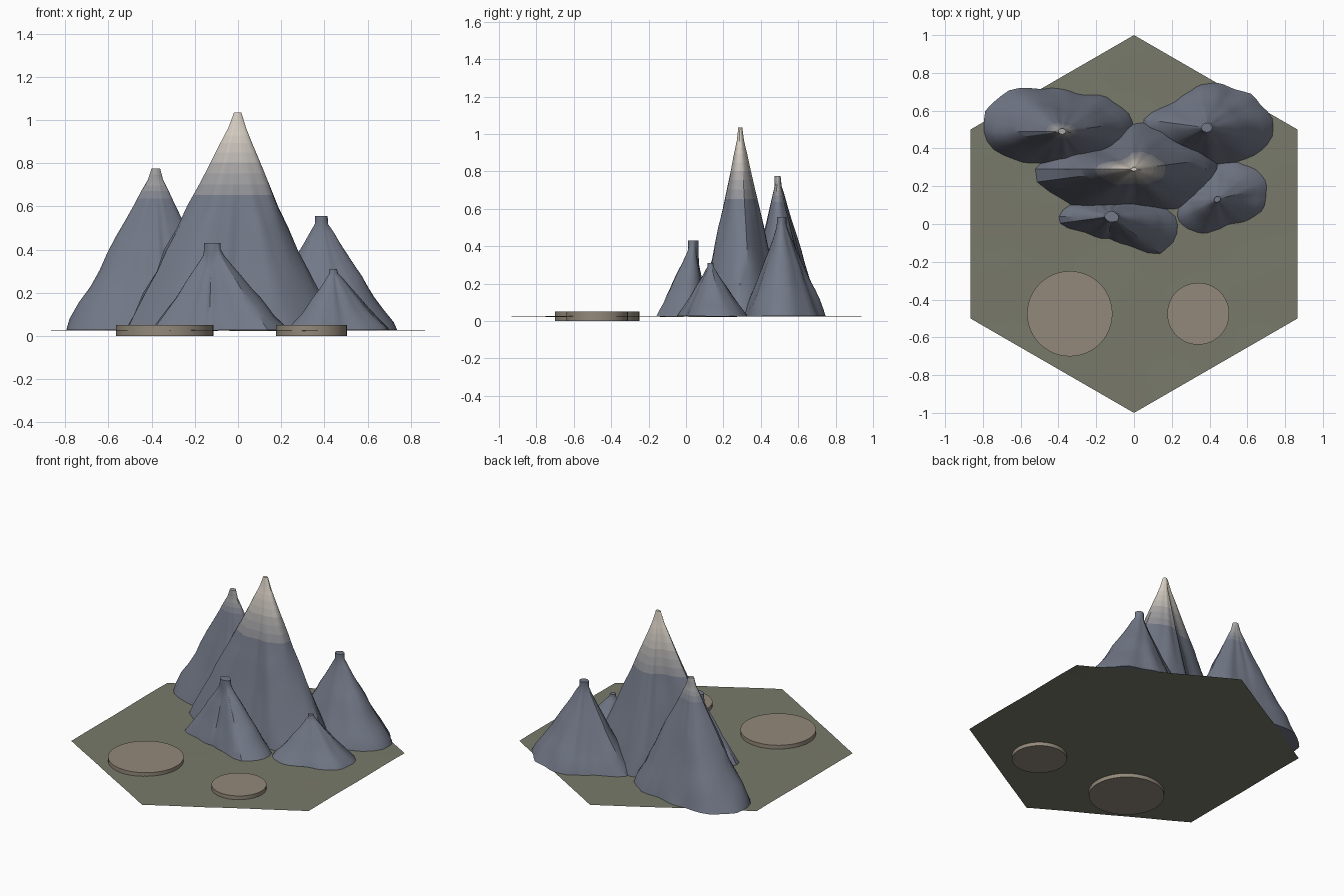
import bpy, bmesh, math
from mathutils import Vector, noise

if "Cube" in bpy.data.objects:
    bpy.data.objects.remove(bpy.data.objects["Cube"])


def material(name, rgb):
    m = bpy.data.materials.new(name)
    m.diffuse_color = (*rgb, 1)
    m.use_nodes = True
    m.node_tree.nodes["Principled BSDF"].inputs["Base Color"].default_value = m.diffuse_color
    return m


def finish(bm, name, mats, angle=None):
    bmesh.ops.recalc_face_normals(bm, faces=bm.faces)
    me = bpy.data.meshes.new(name)
    bm.to_mesh(me)
    bm.free()
    for m in mats:
        me.materials.append(m)
    ob = bpy.data.objects.new(name, me)
    bpy.context.collection.objects.link(ob)
    if angle:
        bpy.ops.object.select_all(action='DESELECT')
        ob.select_set(True)
        bpy.context.view_layer.objects.active = ob
        bpy.ops.object.shade_smooth_by_angle(angle=math.radians(angle))
    return ob


# Rock-to-snow colour bands
ROCK, SNOW = Vector((.17, .19, .245)), Vector((.70, .64, .56))
BANDS = 10
rock_mats = [material(f"rock_band_{i}", ROCK.lerp(SNOW, i / (BANDS - 1)))
             for i in range(BANDS)]
ground_mat = material("ground", (.19, .195, .145))
disc_mat = material("disc", (.29, .25, .195))

BASE = .027
# Slope profile: (height fraction, radius fraction)
PROFILE = [(0, 1), (.07, .94), (.17, .83), (.27, .725), (.37, .62), (.47, .525),
           (.57, .43), (.67, .33), (.77, .235), (.86, .155), (.93, .085), (1, .035)]


def outline(radii, a):
    """Smooth closed curve through radii given every 30 degrees."""
    n = len(radii)
    u = (a / math.tau * n) % n
    i, t = int(u), u - int(u)
    p0, p1, p2, p3 = (radii[(i + k) % n] for k in (-1, 0, 1, 2))
    return p1 + .5 * t * (p2 - p0 + t * (2*p0 - 5*p1 + 4*p2 - p3
                                         + t * (3*(p1 - p2) + p3 - p0)))


def mountain(name, cx, cy, top, radii, tip, segs=48):
    bm = bmesh.new()
    rings = []
    for h, f in PROFILE:
        z = BASE + h * (top - BASE)
        ring = []
        for s in range(segs):
            a = math.tau * s / segs
            d = Vector((math.cos(a), math.sin(a), 0))
            r0 = outline(radii, a)
            r = r0 * f
            # ridges running downhill plus broken rock
            ridge = noise.noise(Vector((d.x * 3.2 + cx * 9, d.y * 3.2 + cy * 9, z * 1.5)))
            rough = noise.noise(Vector((cx + d.x * r, cy + d.y * r, z)) * 9)
            r *= 1 + .10 * ridge * min(1, .35 + h * 2) + .05 * rough
            r = max(r, tip * (.6 + .4 * r0 / max(radii)))
            ring.append(bm.verts.new((cx + d.x * r, cy + d.y * r, z)))
        rings.append(ring)
    for lo, hi in zip(rings, rings[1:]):
        for s in range(segs):
            n = (s + 1) % segs
            bm.faces.new((lo[s], lo[n], hi[n], hi[s]))
    bm.faces.new(rings[0][::-1])
    bm.faces.new(rings[-1])
    # subdivide once so the snow fades gradually with height
    side = [e for e in bm.edges if abs(e.verts[0].co.z - e.verts[1].co.z) > 1e-4
            and max(v.co.z for v in e.verts) > .55]
    bmesh.ops.subdivide_edges(bm, edges=side, cuts=1)
    for f in bm.faces:
        t = (f.calc_center_median().z - .62) / .32
        f.material_index = round(max(0, min(1, t)) * (BANDS - 1))
    finish(bm, name, rock_mats, 32)


# Mountains: centre, height, base radii every 30 degrees, tip radius
mountain("main_peak", 0, .29, 1.035,
         [.45, .34, .26, .24, .20, .24, .52, .37, .24, .20, .25, .34], .014)
mountain("left_peak", -.38, .49, .775,
         [.39, .31, .23, .22, .27, .37, .42, .29, .20, .19, .20, .27], .02)
mountain("right_peak", .385, .51, .555,
         [.36, .30, .25, .24, .21, .24, .34, .26, .20, .20, .22, .29], .03)
mountain("front_peak", -.12, .04, .43,
         [.33, .16, .10, .09, .10, .15, .28, .17, .13, .12, .18, .35], .04)
mountain("small_peak", .44, .13, .31,
         [.26, .27, .22, .19, .16, .15, .18, .23, .20, .16, .15, .20], .018)

# Hexagonal ground sheet, very slightly uneven
bm = bmesh.new()
bmesh.ops.create_circle(bm, cap_ends=True, cap_tris=True, segments=6, radius=1)
bmesh.ops.subdivide_edges(bm, edges=bm.edges[:], cuts=7, use_grid_fill=True)
ymax = max(v.co.y for v in bm.verts)
if ymax < .95:  # put a corner on the y axis
    for v in bm.verts:
        v.co.x, v.co.y = v.co.y, v.co.x
for v in bm.verts:
    v.co.z = .0245 + .004 * noise.noise(v.co * 3.1)
for f in bm.faces:
    f.normal_update()
ground = finish(bm, "ground_sheet", [ground_mat], 40)
if ground.data.polygons[0].normal.z < 0:
    ground.data.flip_normals()

# Two flat discs
for name, x, r in (("large_disc", -.34, .226), ("small_disc", .34, .164)):
    bm = bmesh.new()
    bmesh.ops.create_cone(bm, cap_ends=True, segments=48, radius1=r, radius2=r, depth=.05)
    bmesh.ops.translate(bm, verts=bm.verts, vec=(x, -.475, .025))
    finish(bm, name, [disc_mat], 30)
